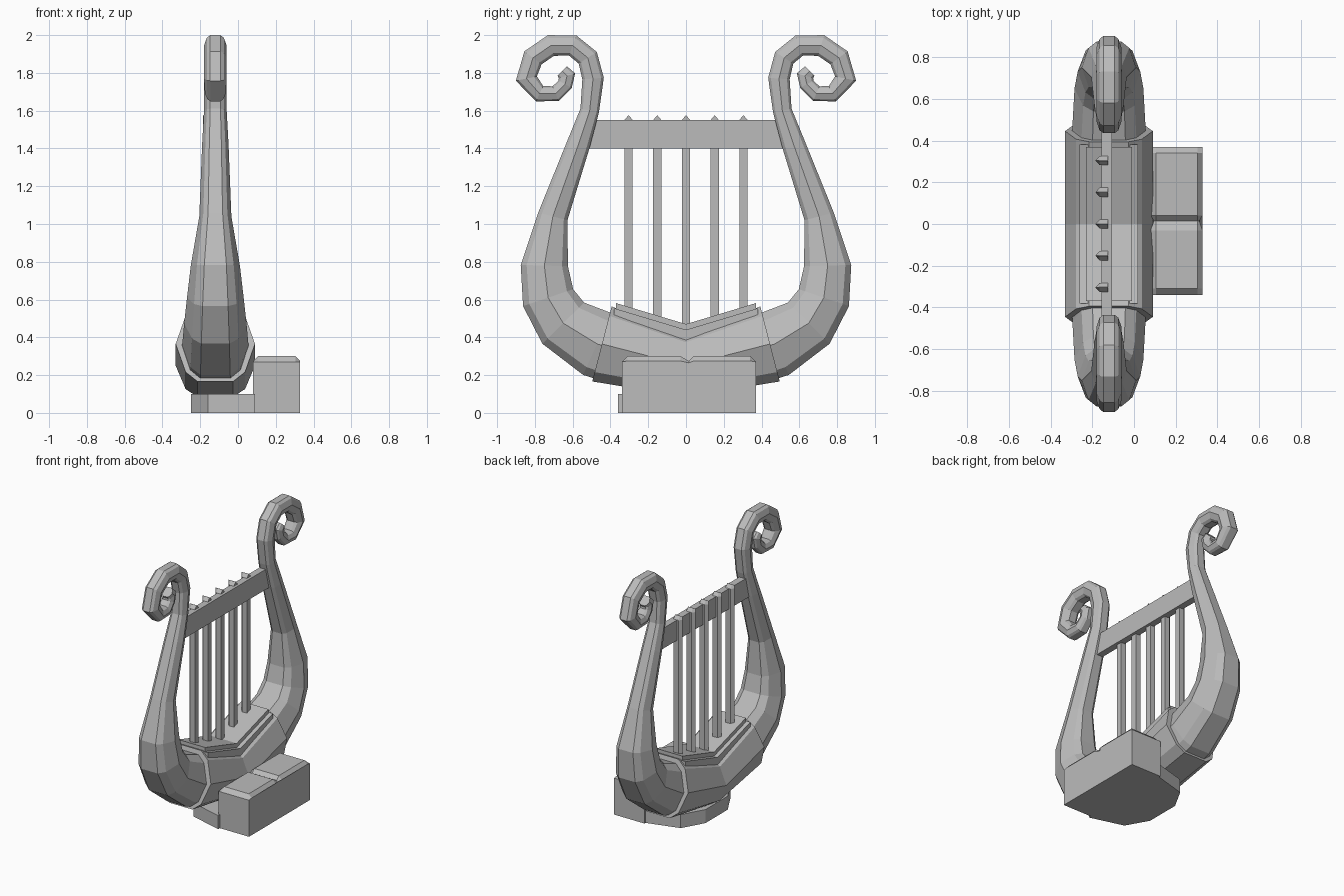
import bpy, bmesh
from mathutils import Vector

cube = bpy.data.objects.get("Cube")
if cube:
    bpy.data.objects.remove(cube, do_unlink=True)

grey = bpy.data.materials.new("stone grey")
grey.use_nodes = True
COLOUR = (0.5, 0.5, 0.5, 1)
grey.diffuse_color = COLOUR
grey.node_tree.nodes["Principled BSDF"].inputs["Base Color"].default_value = COLOUR
CX = -0.12  # plane of the harp


def loft(name, rings):
    """Skin a list of equal-length vertex rings and cap both ends."""
    bm = bmesh.new()
    loops = [[bm.verts.new(p) for p in ring] for ring in rings]
    n = len(loops[0])
    for a, b in zip(loops, loops[1:]):
        for i in range(n):
            j = (i + 1) % n
            bm.faces.new((a[i], a[j], b[j], b[i]))
    bm.faces.new(loops[0])
    bm.faces.new(loops[-1])
    bmesh.ops.recalc_face_normals(bm, faces=bm.faces)
    mesh = bpy.data.meshes.new(name)
    bm.to_mesh(mesh)
    bm.free()
    mesh.materials.append(grey)
    obj = bpy.data.objects.new(name, mesh)
    bpy.context.collection.objects.link(obj)
    return obj


# Faceted cross-section: (in-plane, sideways) factors
HALF = [(1, .45), (.75, .75), (0, 1), (-.75, .75), (-1, .45)]
SECTION = HALF + [(u, -v) for u, v in reversed(HALF)]


def sweep(name, path, side=1):
    """Path entries: y, z, in-plane half width, sideways half width."""
    pts = [Vector((0, y, z)) for y, z, w, t in path]
    rings = []
    for i, (y, z, w, t) in enumerate(path):
        d0 = (pts[i] - pts[max(i - 1, 0)]).normalized()
        d1 = (pts[min(i + 1, len(pts) - 1)] - pts[i]).normalized()
        d = (d0 + d1).normalized()
        ring = []
        for u, v in SECTION:
            ring.append((CX + v * t, side * (y + d.z * u * w), z - d.y * u * w))
        rings.append(ring)
    return loft(name, rings)


# Curved arms ending in scrolls
ARM = [(.36, .33, .18, .18), (.47, .365, .18, .175), (.65, .475, .155, .165),
       (.73, .61, .14, .15), (.75, .78, .125, .13), (.705, 1.04, .08, .085),
       (.57, 1.42, .062, .07), (.51, 1.6, .05, .06), (.492, 1.77, .057, .06),
       (.52, 1.88, .057, .06), (.60, 1.945, .057, .06), (.715, 1.945, .057, .06),
       (.81, 1.88, .057, .06), (.845, 1.77, .057, .06), (.775, 1.69, .045, .055),
       (.69, 1.69, .042, .05), (.64, 1.74, .04, .045), (.63, 1.785, .045, .045),
       (.655, 1.81, .035, .04)]
for label, s in (("back", 1), ("front", -1)):
    sweep(label + "_arm", ARM, s)

# Bent collar joining the arms
sweep("collar", [(-.445, .365, .205, .21), (0, .25, .165, .21), (.445, .365, .205, .21)])

# Raised soundboard, stepped in two layers
for name, half_x, end, top in (("soundboard_lower", .14, .38, .44), ("soundboard_upper", .11, .37, .47)):
    rings = []
    for y in (-end, 0, end):
        z = top + .3 * abs(y)
        rings.append([(CX + sx * half_x, y, z + dz)
                      for sx, dz in ((-1, -.08), (1, -.08), (1, 0), (-1, 0))])
    loft(name, rings)


def prism(name, outline, z0, z1):
    return loft(name, [[(x, y, z) for x, y in outline] for z in (z0, z1)])


# Crossbar
prism("crossbar", [(-.155, -.54), (-.105, -.54), (-.105, .54), (-.155, .54)], 1.4, 1.55)

# Strings with pointed tops
SHAPE = [(-.185, 0), (-.165, .022), (-.125, .022), (-.125, -.022), (-.165, -.022)]
for i in range(5):
    y = (i - 2) * .152
    rings = [[(x, y + dy * k, z) for x, dy in SHAPE]
             for z, k in ((.45, 1), (1.55, 1), (1.575, .05))]
    loft("string_%d" % (i + 1), rings)

# Foot plate with a chamfered rear
REAR = [(.09, .36), (-.16, .29), (-.25, .13)]
prism("foot_plate", REAR + [(x, -y) for x, y in reversed(REAR)], 0, .1)

# Front block with bevelled top and a centre groove
PROFILE = [(-.34, 0), (-.34, .27), (-.31, .3), (-.03, .3), (.015, .275),
           (.04, .3), (.34, .3), (.37, .27), (.37, 0)]
rings = []
for x, cap in ((.08, .275), (.105, .3), (.305, .3), (.328, .275)):
    rings.append([(x, y, min(z, cap)) for y, z in PROFILE])
for ring, x in ((rings[0], .095), (rings[3], .313)):
    ring[4] = (x, ring[4][1], .265)
loft("front_block", rings)
